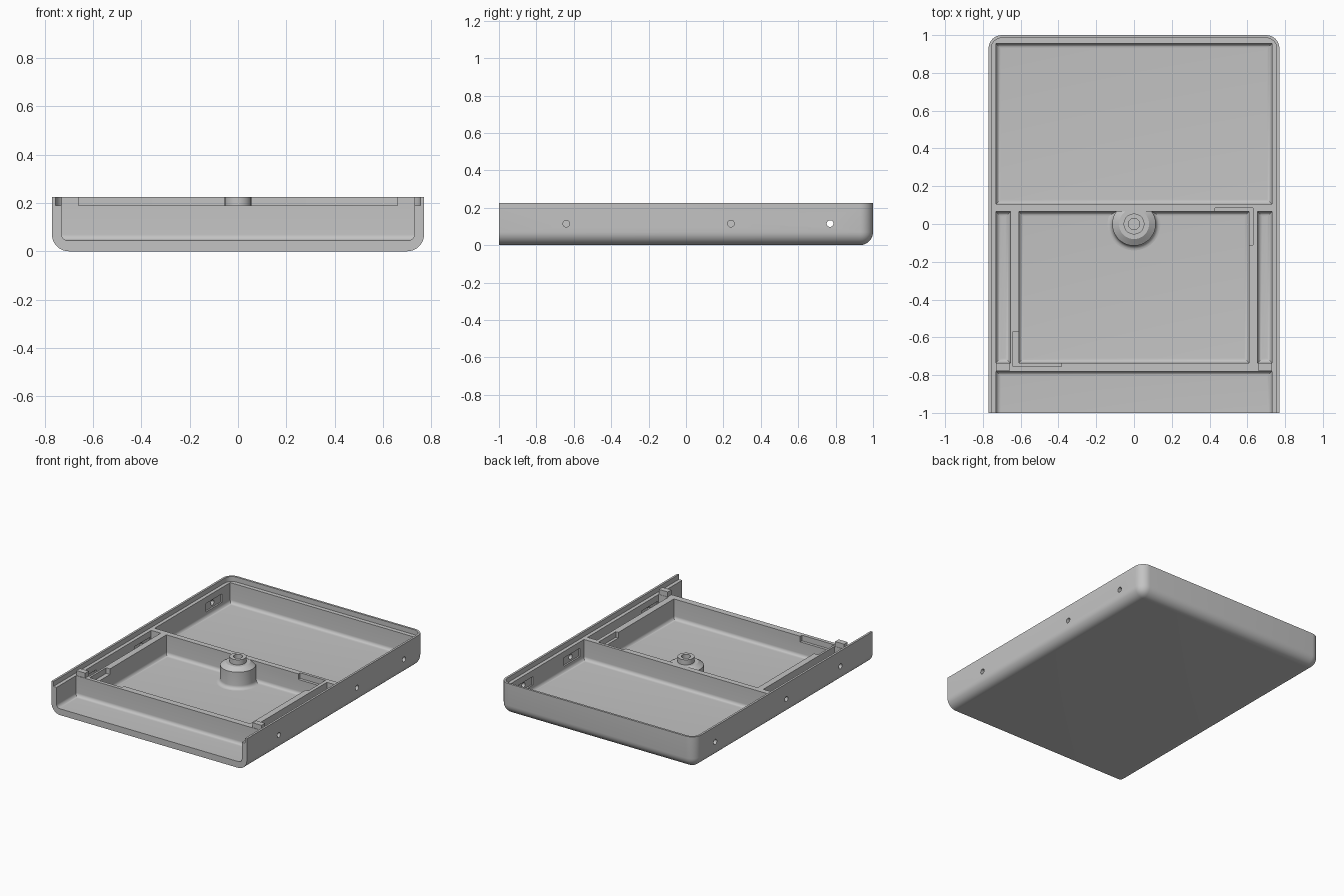
import bpy, bmesh, math
from mathutils import Matrix, Vector

cube = bpy.data.objects.get("Cube")
if cube:
    bpy.data.objects.remove(cube, do_unlink=True)

grey = bpy.data.materials.new("plain grey")
grey.use_nodes = True
grey.diffuse_color = (0.55, 0.55, 0.55, 1)
grey.node_tree.nodes["Principled BSDF"].inputs["Base Color"].default_value = grey.diffuse_color

W, H = 0.77, 0.225         # half width and full height
FLOOR, LEDGE = 0.045, 0.19  # inner floor and rib top
INNER = 0.73               # half width of the interior
ABOVE = 0.3                # cutters end above the rim


def make_object(name, bm):
    bmesh.ops.recalc_face_normals(bm, faces=bm.faces)
    mesh = bpy.data.meshes.new(name)
    bm.to_mesh(mesh)
    bm.free()
    mesh.materials.append(grey)
    obj = bpy.data.objects.new(name, mesh)
    bpy.context.collection.objects.link(obj)
    return obj


def box(name, x, y, z, radius=0, rule=None):
    """Box between bounds; edges whose middle passes the rule are rounded."""
    bm = bmesh.new()
    bmesh.ops.create_cube(bm, size=1)
    for v in bm.verts:
        v.co = Vector([b[0] if c < 0 else b[1] for c, b in zip(v.co, (x, y, z))])
    if radius:
        edges = [e for e in bm.edges if rule((e.verts[0].co + e.verts[1].co) / 2)]
        bmesh.ops.bevel(bm, geom=edges, offset=radius, segments=8,
                        profile=0.5, affect='EDGES')
    return make_object(name, bm)


def activate(obj):
    bpy.ops.object.select_all(action='DESELECT')
    obj.select_set(True)
    bpy.context.view_layer.objects.active = obj


def cut(target, cutter):
    cutter.hide_render = True
    mod = target.modifiers.new("cut", 'BOOLEAN')
    mod.operation = 'DIFFERENCE'
    mod.solver = 'EXACT'
    mod.object = cutter
    activate(target)
    bpy.ops.object.modifier_apply(modifier=mod.name)
    bpy.data.objects.remove(cutter, do_unlink=True)


def smooth(obj):
    activate(obj)
    bpy.ops.object.shade_smooth_by_angle(angle=math.radians(30))


def pocket(x, y):
    cut(tray, box("pocket_cutter", x, y, (FLOOR, ABOVE), 0.025,
                  lambda m: abs(m.z - FLOOR) < 0.001))


# Tray block, rounded below and at the back corners, flat at the open front
tray = box("tray", (-W, W), (-1, 1), (0, H), 0.07,
           lambda m: m.y > -0.99 and (m.z < 0.001 or (m.y > 0.99 and abs(m.x) > 0.7)) )

# Stepped rim, open at the front
cut(tray, box("rim_cutter", (-0.755, 0.755), (-1.1, 0.985), (LEDGE, ABOVE), 0.055,
              lambda m: m.y > 0.98 and abs(m.x) > 0.7))

# Compartments, leaving the ribs between them
pocket((-INNER, INNER), (0.105, 0.955))
pocket((-0.61, 0.61), (-0.735, 0.065))
pocket((-INNER, INNER), (-1.1, -0.78))
pocket((0.655, INNER), (-0.735, 0.065))
pocket((-INNER, -0.655), (-0.735, 0.065))

# L-shaped finger notches in two opposite rib corners
for x, y in (((0.43, 0.63), (0.03, 0.085)), ((0.58, 0.63), (-0.11, 0.085)),
             ((-0.64, -0.385), (-0.755, -0.7)), ((-0.64, -0.58), (-0.755, -0.57))):
    cut(tray, box("notch_cutter", x, y, (0.15, ABOVE)))

# Side holes, each with a shallow recess on the inside of the wall
for side, places in ((1, (-0.64, 0.24, 0.77)), (-1, (-0.64, -0.03, 0.77))):
    for y in places:
        xs = sorted((side * 0.72, side * 0.741))
        cut(tray, box("recess_cutter", xs, (y - 0.09, y + 0.09), (0.085, 0.145)))
        bm = bmesh.new()
        bmesh.ops.create_cone(
            bm, cap_ends=True, segments=24, radius1=0.018, radius2=0.018, depth=0.08,
            matrix=Matrix.Translation((side * 0.76, y, 0.115)) @ Matrix.Rotation(math.pi / 2, 4, 'Y'))
        cut(tray, make_object("hole_cutter", bm))
smooth(tray)

# Stop tabs at both ends of the front rib
for side, label in ((1, "left"), (-1, "right")):
    box(label + "_stop_tab", sorted((side * 0.66, side * INNER)), (-0.777, -0.737), (LEDGE, H))

# Central screw boss turned from a profile, with a blind hole
profile = [(0, 0.1), (0.03, 0.1), (0.03, H), (0.055, H), (0.055, 0.189), (0.08, 0.189),
           (0.115, 0.165), (0.115, 0.07)]
for i in range(1, 6):
    a = math.radians(18 * i)
    profile.append((0.14 - 0.025 * math.cos(a), 0.07 - 0.025 * math.sin(a)))
bm = bmesh.new()
verts = [bm.verts.new((r, 0, z)) for r, z in profile]
edges = [bm.edges.new(pair) for pair in zip(verts, verts[1:])]
bmesh.ops.spin(bm, geom=verts + edges, cent=(0, 0, 0), axis=(0, 0, 1),
               angle=math.tau, steps=48)
bmesh.ops.remove_doubles(bm, verts=bm.verts, dist=0.0001)
# Trim the part of the foot that would pass through the middle rib
bmesh.ops.bisect_plane(bm, geom=bm.verts[:] + bm.edges[:] + bm.faces[:],
                       plane_co=(0, 0.08, 0), plane_no=(0, 1, 0), clear_outer=True)
smooth(make_object("screw_boss", bm))
